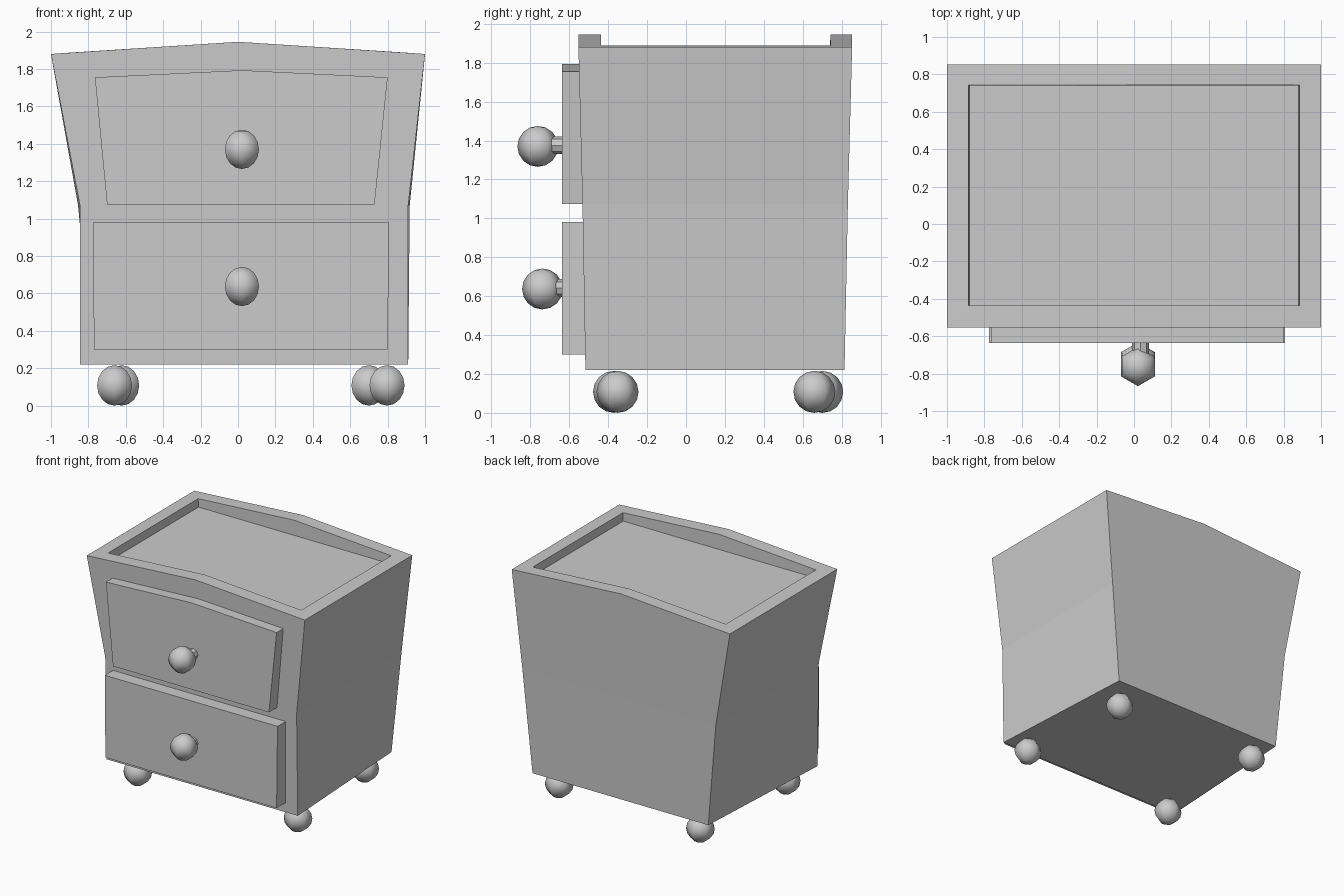
import bpy, bmesh, math
from mathutils import Matrix

if "Cube" in bpy.data.objects:
    bpy.data.objects.remove(bpy.data.objects["Cube"])


def make_object(name, bm, smooth=False):
    bmesh.ops.recalc_face_normals(bm, faces=bm.faces)
    for f in bm.faces:
        f.smooth = smooth
    me = bpy.data.meshes.new(name)
    bm.to_mesh(me)
    bm.free()
    ob = bpy.data.objects.new(name, me)
    bpy.context.collection.objects.link(ob)
    return ob


def loft(name, rings):
    """Skin a stack of equal-sized rings and cap both ends."""
    bm = bmesh.new()
    loops = [[bm.verts.new(p) for p in r] for r in rings]
    n = len(loops[0])
    for a, b in zip(loops, loops[1:]):
        for i in range(n):
            j = (i + 1) % n
            bm.faces.new((a[i], a[j], b[j], b[i]))
    bm.faces.new(loops[0])
    bm.faces.new(loops[-1])
    return make_object(name, bm)


def ring(front, back, y0, y1, z, peak):
    """Rectangular ring with an extra mid point front and back."""
    return [(front[0], y0, z), (0, y0, peak), (front[1], y0, z),
            (back[1], y1, z), (0, y1, peak), (back[0], y1, z)]


def ball(name, x, y, z, r):
    bm = bmesh.new()
    bmesh.ops.create_uvsphere(bm, u_segments=6, v_segments=8, radius=r,
                              matrix=Matrix.Translation((x, y, z)))
    return make_object(name, bm, True)


# Leaning cabinet body with peaked rim and sunken tray top
loft("cabinet_body", [
    ring((-0.845, 0.91), (-0.775, 0.837), -0.517, 0.815, 0.22, 0.22),
    ring((-0.845, 0.91), (-0.855, 0.918), -0.532, 0.832, 1.07, 1.07),
    ring((-1, 1), (-1, 1), -0.553, 0.854, 1.88, 1.945),
    ring((-0.885, 0.885), (-0.885, 0.885), -0.437, 0.742, 1.888, 1.945),
    ring((-0.88, 0.88), (-0.88, 0.88), -0.435, 0.74, 1.82, 1.82),
])

# Drawer fronts
drawers = {
    "upper_drawer": [(-0.70, 1.075), (0.73, 1.075), (0.80, 1.755),
                     (0.02, 1.793), (-0.765, 1.755)],
    "lower_drawer": [(-0.77, 0.30), (0.80, 0.30), (0.808, 0.98), (-0.775, 0.98)],
}
for name, outline in drawers.items():
    loft(name, [[(x, y, z) for x, z in outline] for y in (-0.637, -0.50)])

# Knobs on short stems
for name, y, z in (("upper", -0.762, 1.37), ("lower", -0.738, 0.637)):
    ball(name + "_knob", 0.021, y, z, 0.105)
    bm = bmesh.new()
    bmesh.ops.create_cone(bm, cap_ends=True, segments=8, radius1=0.045,
                          radius2=0.045, depth=0.12,
                          matrix=Matrix.Translation((0.035, -0.675, z + 0.005))
                          @ Matrix.Rotation(math.pi / 2, 4, 'X'))
    make_object(name + "_knob_stem", bm)

# Ball feet, slightly uneven
feet = {"front_left_foot": (-0.66, -0.37), "front_right_foot": (0.797, -0.352),
        "back_left_foot": (-0.622, 0.70), "back_right_foot": (0.70, 0.66)}
for name, (x, y) in feet.items():
    ball(name, x, y, 0.108, 0.108)
